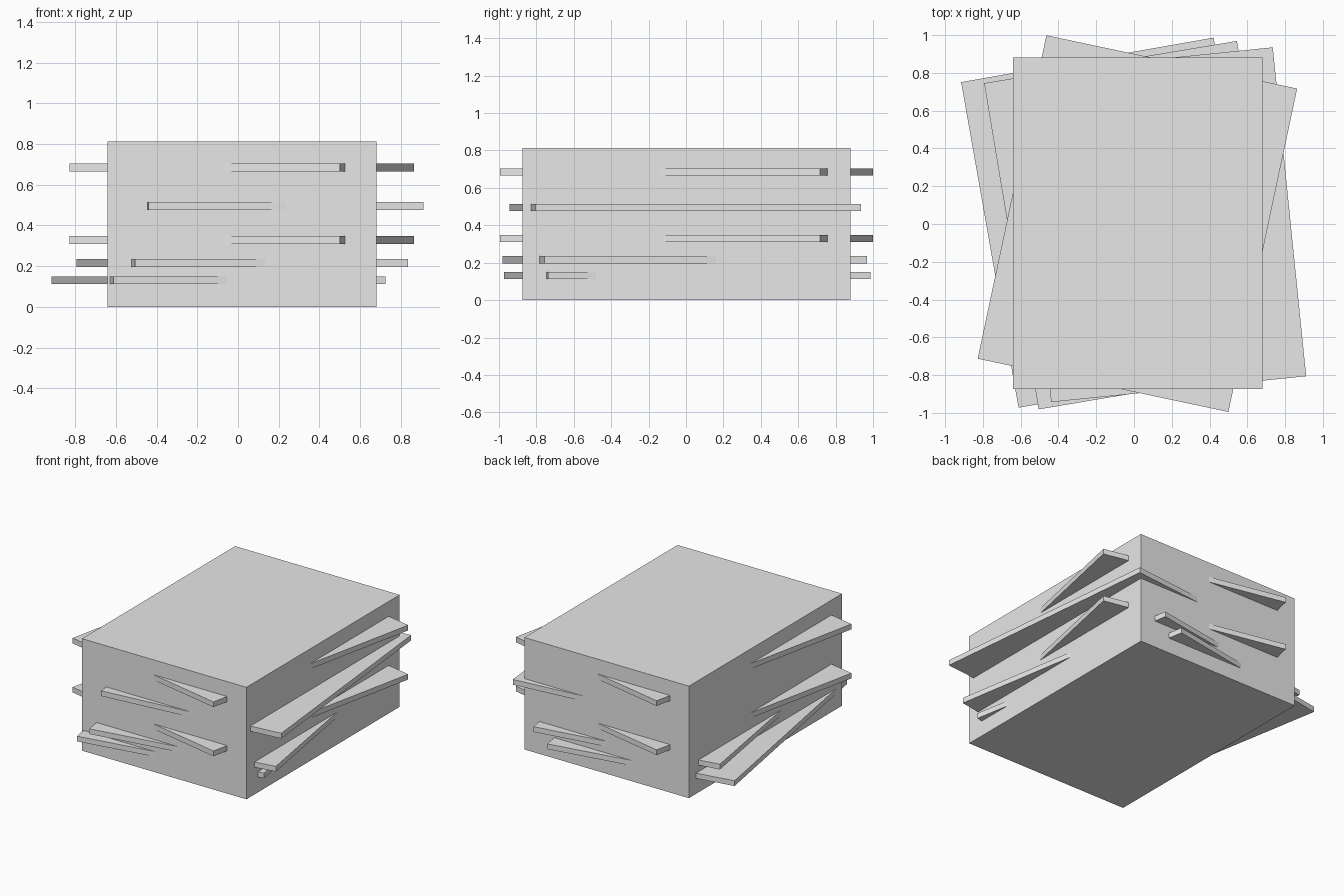
import bpy
from math import radians

default = bpy.data.objects.get("Cube")
if default:
    bpy.data.objects.remove(default, do_unlink=True)

# Single plain grey
grey = bpy.data.materials.new("light grey")
grey.use_nodes = True
colour = (0.8, 0.8, 0.8, 1)
grey.diffuse_color = colour
grey.node_tree.nodes["Principled BSDF"].inputs["Base Color"].default_value = colour


def block(name, centre, size, turn=0):
    """Flat-shaded box turned about the vertical axis."""
    bpy.ops.mesh.primitive_cube_add(size=1, location=centre, rotation=(0, 0, radians(turn)))
    obj = bpy.context.object
    obj.name = name
    obj.scale = size
    bpy.ops.object.transform_apply(location=False, rotation=False, scale=True)
    obj.data.materials.append(grey)
    return obj


# Main stack
block("main_block", (0.02, 0.003, 0.406), (1.32, 1.755, 0.812))

# Loose sheets sticking out at different angles: name, x, y, z, turn
sheets = [
    ("bottom_sheet", -0.095, 0.007, 0.131, 10),
    ("lower_sheet", 0.02, -0.006, 0.216, 9.5),
    ("middle_sheet", 0.148, -0.004, 0.495, 5.8),
    ("centre_sheet", 0.018, 0.002, 0.329, -12),
    ("top_sheet", 0.018, 0.002, 0.685, -12),
]
for name, x, y, z, turn in sheets:
    block(name, (x, y, z), (1.357, 1.75, 0.038), turn)
